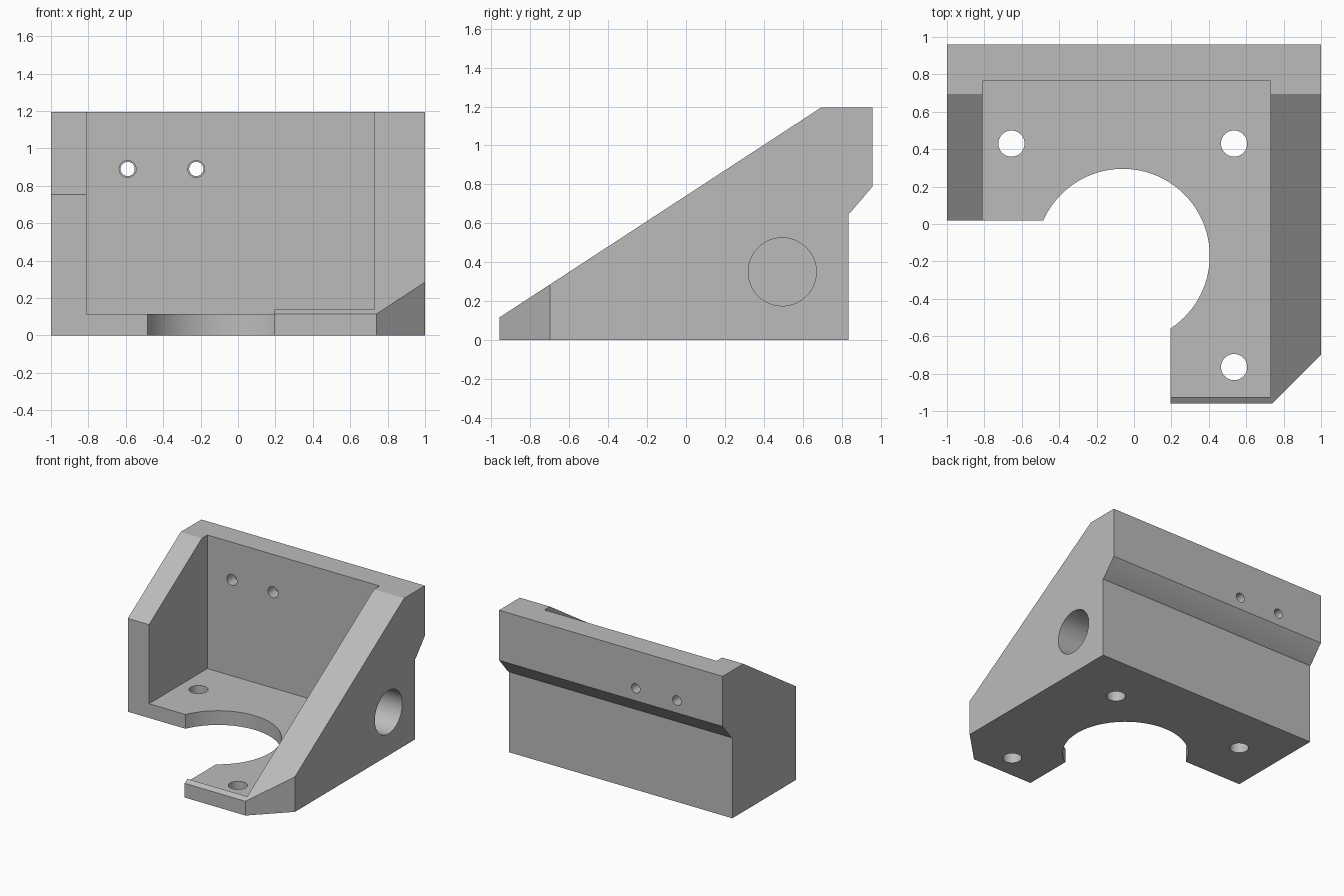
import bpy
import bmesh
from math import radians
from mathutils import Matrix, Vector

cube = bpy.data.objects.get("Cube")
if cube:
    bpy.data.objects.remove(cube, do_unlink=True)

grey = bpy.data.materials.new("plain grey")
grey.use_nodes = True
grey.diffuse_color = (0.5, 0.5, 0.5, 1)
grey.node_tree.nodes["Principled BSDF"].inputs["Base Color"].default_value = (0.5, 0.5, 0.5, 1)


def prism(name, points, offset):
    """Extrude a closed polygon of 3D points along an offset."""
    bm = bmesh.new()
    face = bm.faces.new([bm.verts.new(p) for p in points])
    result = bmesh.ops.extrude_face_region(bm, geom=[face], use_keep_orig=True)
    moved = [g for g in result["geom"] if isinstance(g, bmesh.types.BMVert)]
    bmesh.ops.translate(bm, verts=moved, vec=offset)
    bmesh.ops.recalc_face_normals(bm, faces=bm.faces)
    return finish(name, bm)


def box(name, low, high):
    (x0, y0, z0), (x1, y1, z1) = low, high
    return prism(name, [(x0, y0, z0), (x1, y0, z0), (x1, y1, z0), (x0, y1, z0)], (0, 0, z1 - z0))


def cylinder(name, start, end, radius, sides=48):
    start, end = Vector(start), Vector(end)
    axis = end - start
    turn = axis.to_track_quat("Z", "Y").to_matrix().to_4x4()
    bm = bmesh.new()
    bmesh.ops.create_cone(bm, cap_ends=True, segments=sides, radius1=radius, radius2=radius,
                          depth=axis.length, matrix=Matrix.Translation((start + end) / 2) @ turn)
    return finish(name, bm)


def finish(name, bm):
    mesh = bpy.data.meshes.new(name)
    bm.to_mesh(mesh)
    bm.free()
    mesh.materials.append(grey)
    obj = bpy.data.objects.new(name, mesh)
    bpy.context.collection.objects.link(obj)
    return obj


def cut(target, cutter):
    cutter.hide_render = True
    mod = target.modifiers.new("cut", "BOOLEAN")
    mod.operation = "DIFFERENCE"
    mod.solver = "EXACT"
    mod.object = cutter
    bpy.context.view_layer.objects.active = target
    bpy.ops.object.modifier_apply(modifier=mod.name)
    bpy.data.objects.remove(cutter, do_unlink=True)


# Solid body: side profile with sloped front and overhanging back lip
profile = [(-0.96, 0), (0.836, 0), (0.836, 0.65), (0.845, 0.655), (0.96, 0.79),
           (0.96, 1.195), (0.695, 1.195), (-0.96, 0.115)]
bracket = prism("motor_bracket", [(-1, y, z) for y, z in profile], (2, 0, 0))

# Inner pocket, leaving a thin raised lip along the front edge
cut(bracket, box("pocket", (-0.81, -0.925, 0.115), (0.73, 0.765, 2)))

# Open front-left corner
cut(bracket, box("corner_opening", (-2, -2, -1), (0.195, 0.02, 2)))

# Round opening in the floor
cut(bracket, cylinder("round_opening", (-0.06, -0.17, -0.5), (-0.06, -0.17, 0.5), 0.465, 96))

# Bevelled front-right corner
cut(bracket, prism("corner_bevel", [(0.64, -1.06, -1), (1.1, -1.06, -1), (1.1, -0.6, -1)], (0, 0, 3)))

# Floor mounting holes
for x, y in [(-0.655, 0.43), (0.535, 0.43), (0.535, -0.765)]:
    cut(bracket, cylinder("floor_hole", (x, y, -0.3), (x, y, 0.3), 0.07))

# Back wall screw holes, stepped
for x in (-0.59, -0.223):
    cut(bracket, cylinder("screw_hole", (x, 0.6, 0.89), (x, 1.2, 0.89), 0.038))
    cut(bracket, cylinder("screw_recess", (x, 0.6, 0.89), (x, 0.86, 0.89), 0.045))

# Large hole through the thick side wall
cut(bracket, cylinder("side_hole", (0.5, 0.495, 0.35), (1.3, 0.495, 0.35), 0.175, 64))

# Smooth bores, sharp edges
bpy.ops.object.select_all(action="DESELECT")
bracket.select_set(True)
bpy.context.view_layer.objects.active = bracket
bpy.ops.object.shade_smooth_by_angle(angle=radians(25))
